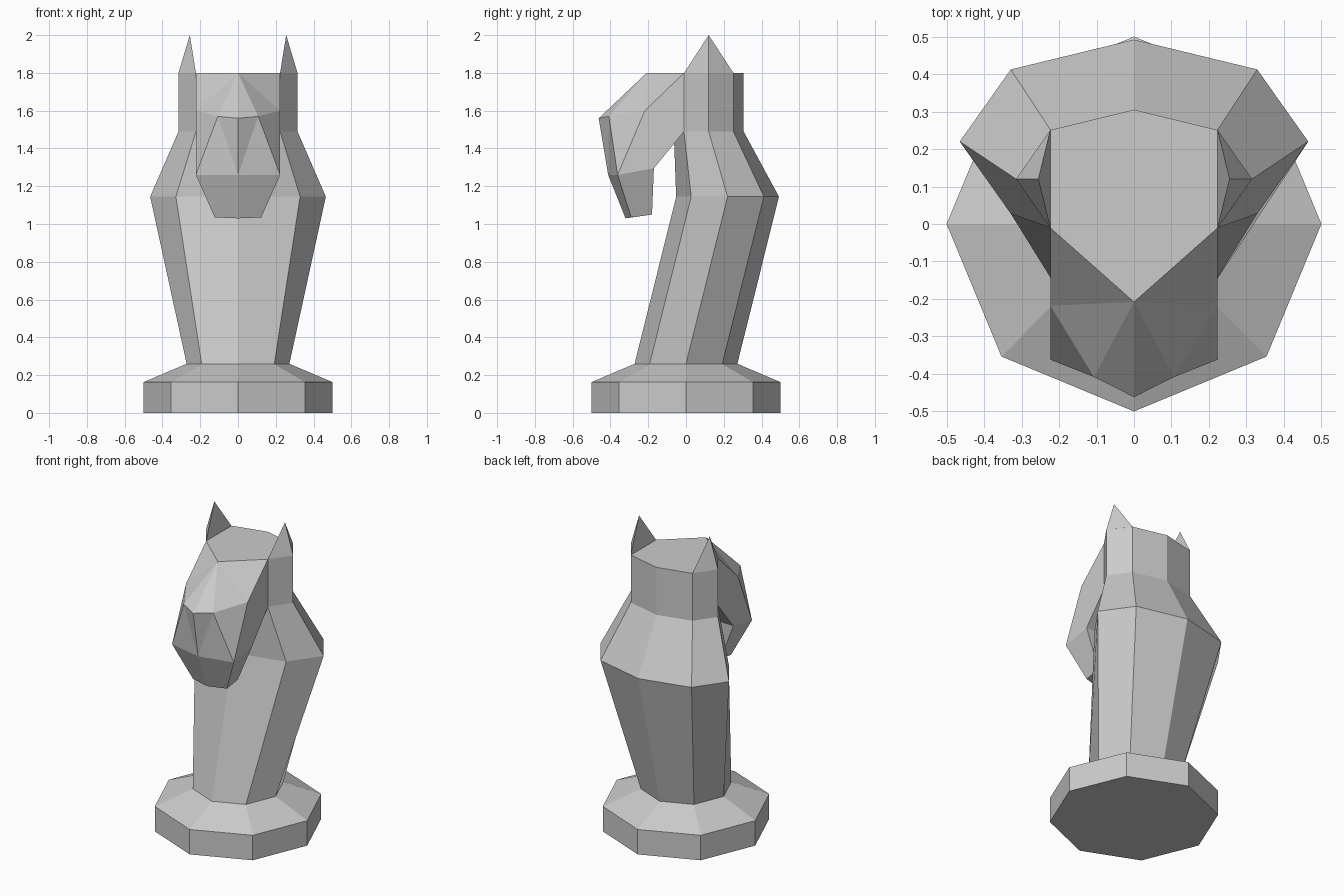
import bpy
from math import sin, cos, radians

if "Cube" in bpy.data.objects:
    bpy.data.objects.remove(bpy.data.objects["Cube"])


def make_object(name, verts, faces, mirror=False):
    mesh = bpy.data.meshes.new(name)
    mesh.from_pydata(verts, [], faces)
    mesh.update()
    obj = bpy.data.objects.new(name, mesh)
    bpy.context.collection.objects.link(obj)
    if mirror:
        mod = obj.modifiers.new("Mirror", 'MIRROR')
        mod.use_clip = True
    return obj


def ring(z, rx, ry, cy=0.0):
    """Eight-sided ring, first corner at the front."""
    angles = [radians(-90 + 45 * i) for i in range(8)]
    return [(rx * cos(a), cy + ry * sin(a), z) for a in angles]


def band(lower, upper, sides=range(8)):
    """Quads joining two stacked rings."""
    return [(lower * 8 + i, lower * 8 + (i + 1) % 8,
             upper * 8 + (i + 1) % 8, upper * 8 + i) for i in sides]


# Base: octagonal foot with a sloped shoulder
verts = ring(0, .5, .5) + ring(.163, .5, .5) + ring(.26, .272, .272)
make_object("base", verts, [tuple(reversed(range(8)))] + band(0, 1) + band(1, 2))

# Neck: leans back and swells, with the front of the top band left to the head
crown = ring(1.8, .315, .185, .12)
crown[0] = (0, -.208, 1.8)
verts = (ring(.26, .272, .272) + ring(1.145, .465, .272, .22)
         + ring(1.49, .315, .185, .12) + crown)
cap = tuple(24 + i for i in (0, 1, 3, 4, 5, 7))
make_object("neck", verts, band(0, 1) + band(1, 2) + band(2, 3, range(1, 7)) + [cap])

# Head: right half, rows run from forehead down the nose and back under the jaw
points = {
    "a": (0, -.208, 1.8), "A": (.223, -.01, 1.8),       # forehead
    "b": (0, -.462, 1.56), "n": (.107, -.408, 1.57),    # brow
    "B": (.223, -.218, 1.6),
    "c": (0, -.412, 1.26), "C": (.223, -.362, 1.26),    # nose
    "d": (0, -.32, 1.03), "D": (.123, -.29, 1.035),     # muzzle tip
    "e": (0, -.18, 1.05), "E": (.123, -.18, 1.05),      # chin
    "f": (0, -.17, 1.295), "F": (.223, -.17, 1.295),    # jaw
    "g": (0, -.065, 1.49), "G": (.223, -.01, 1.49),     # throat
}
keys = list(points)
faces = ["abn", "anB", "aBA", "bcn", "ncC", "nCB", "cdDC", "ABCFG",
         "CDEF", "deED", "efFE", "fgGF"]
make_object("head", list(points.values()),
            [[keys.index(k) for k in f] for f in faces], mirror=True)

# Ears: three-sided spikes on the outer corners of the crown
make_object("ears", [(.223, -.01, 1.8), (.315, .12, 1.8), (.223, .251, 1.8),
                     (.255, .12, 2.0)],
            [(0, 1, 3), (1, 2, 3), (2, 0, 3)], mirror=True)
